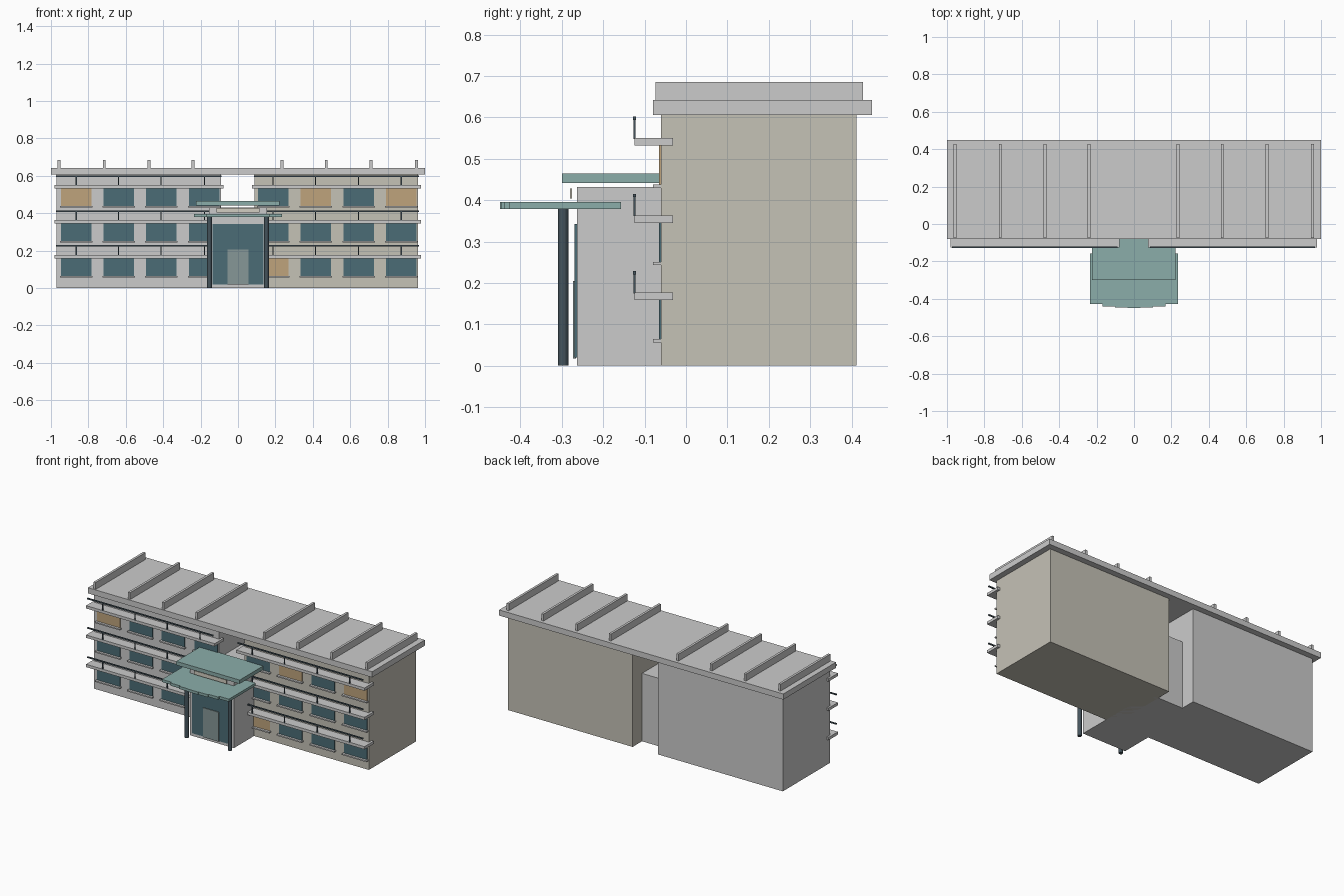
import bpy
from math import pi

if "Cube" in bpy.data.objects:
    bpy.data.objects.remove(bpy.data.objects["Cube"])


def material(name, rgb):
    m = bpy.data.materials.new(name)
    m.diffuse_color = (*rgb, 1)
    m.use_nodes = True
    m.node_tree.nodes["Principled BSDF"].inputs["Base Color"].default_value = m.diffuse_color
    return m


BEIGE = material("beige_wall", (0.56, 0.54, 0.47))
TEAL = material("teal_canopy", (0.26, 0.42, 0.40))
GLASS = material("dark_glass", (0.07, 0.15, 0.18))
LIT = material("lit_window", (0.52, 0.37, 0.20))
STEEL = material("dark_steel", (0.06, 0.09, 0.11))
DOOR = material("door_grey", (0.24, 0.31, 0.31))
CREAM = material("cream_panel", (0.65, 0.62, 0.54))


def box(name, x, y, z, mat=None):
    """Box from (min, max) ranges on each axis."""
    r = (x, y, z)
    bpy.ops.mesh.primitive_cube_add(size=1, location=[(a + b) / 2 for a, b in r])
    ob = bpy.context.object
    ob.name = name
    ob.scale = [b - a for a, b in r]
    bpy.ops.object.transform_apply(location=False, rotation=False, scale=True)
    if mat:
        ob.data.materials.append(mat)
    return ob


# Two wings and the lower linking entrance block
box("left_wing", (-0.97, -0.09), (-0.06, 0.412), (0, 0.606))
box("right_wing", (0.087, 0.963), (-0.06, 0.412), (0, 0.606), BEIGE)
box("entrance_block", (-0.155, 0.155), (-0.263, 0.318), (0, 0.432))

# Roof slab with raised ribs
box("roof_slab", (-1, 1), (-0.08, 0.45), (0.606, 0.642))
for x in (-0.957, -0.715, -0.476, -0.24, 0.236, 0.472, 0.711, 0.955):
    box("roof_rib", (x - 0.0075, x + 0.0075), (-0.074, 0.428), (0.641, 0.686))

# Balconies, railings, windows and sills on each floor
WINDOWS = (-0.865, -0.638, -0.411, -0.18, 0.188, 0.415, 0.645, 0.873)
LIT_SET = {(2, 0), (2, 6 - 1), (2, 7), (0, 4)}
for floor in range(3):
    base = 0.06 + 0.187 * floor
    deck = 0.159 + 0.1865 * floor
    for side, (x0, x1) in (("left", (-0.982, -0.077)), ("right", (0.075, 0.978))):
        box(side + "_balcony_slab", (x0, x1), (-0.125, -0.032), (deck, deck + 0.018))
        box(side + "_handrail", (x0 + 0.01, x1 - 0.01), (-0.128, -0.121),
            (deck + 0.062, deck + 0.070), STEEL)
    for i, x in enumerate(WINDOWS):
        mat = LIT if (floor, i) in LIT_SET else GLASS
        box("window", (x - 0.081, x + 0.081), (-0.065, -0.055), (base, deck + 0.005), mat)
        box("window_sill", (x - 0.087, x + 0.087), (-0.08, -0.058),
            (base - 0.004, base + 0.004))
        box("railing_post", (x - 0.003, x + 0.003), (-0.127, -0.122),
            (deck + 0.016, deck + 0.064), STEEL)

# Upper canopy and panel beneath it
box("upper_canopy", (-0.225, 0.222), (-0.30, -0.06), (0.441, 0.465), TEAL)
box("fascia_panel", (-0.115, 0.115), (-0.280, -0.276), (0.404, 0.428), CREAM)

# Lower canopy made of strips stepping along a shallow curve
for i in range(-3, 4):
    x = i * 0.0672
    front = -0.45 + 0.0025 * i * i
    box("canopy_strip", (x - 0.0336, x + 0.0336), (front, front + 0.27),
        (0.379, 0.396), TEAL)

# Entrance glazing and door
box("entrance_glazing", (-0.137, 0.137), (-0.269, -0.262), (0.02, 0.343), GLASS)
box("entrance_door", (-0.055, 0.055), (-0.273, -0.266), (0.018, 0.205), DOOR)

# Canopy columns
for side in (-1, 1):
    bpy.ops.mesh.primitive_cylinder_add(vertices=12, radius=0.0125, depth=0.38,
                                        location=(side * 0.152, -0.297, 0.19))
    ob = bpy.context.object
    ob.name = "canopy_column"
    ob.data.materials.append(STEEL)
